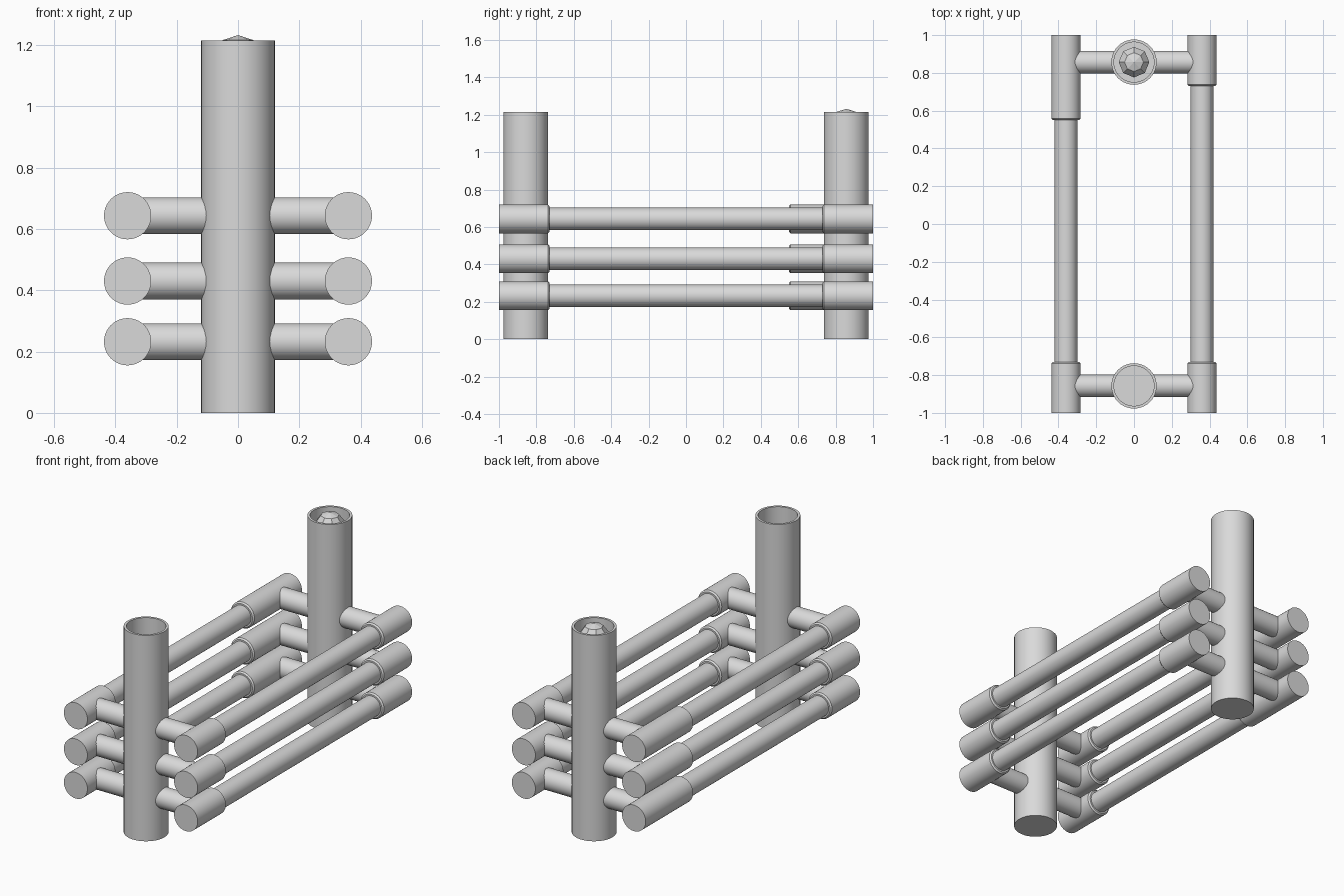
import bpy
import bmesh
import math
from mathutils import Matrix, Vector

cube = bpy.data.objects.get("Cube")
if cube:
    bpy.data.objects.remove(cube)

grey = bpy.data.materials.new("light_grey")
grey.use_nodes = True
colour = (0.7, 0.7, 0.7, 1)
grey.diffuse_color = colour
grey.node_tree.nodes["Principled BSDF"].inputs["Base Color"].default_value = colour

SIDES = 40
POST_Y, POST_R, POST_TOP = 0.857, 0.12, 1.215
RAIL_X, RAIL_R, SLEEVE_R = 0.36, 0.06, 0.077
LEVELS = {"lower": 0.232, "middle": 0.43, "upper": 0.643}


def finish(name, bm, smooth=True):
    bmesh.ops.recalc_face_normals(bm, faces=bm.faces)
    mesh = bpy.data.meshes.new(name)
    bm.to_mesh(mesh)
    bm.free()
    mesh.materials.append(grey)
    obj = bpy.data.objects.new(name, mesh)
    bpy.context.collection.objects.link(obj)
    if smooth:
        bpy.ops.object.select_all(action="DESELECT")
        obj.select_set(True)
        bpy.context.view_layer.objects.active = obj
        bpy.ops.object.shade_smooth_by_angle(angle=math.radians(30))
    return obj


def lathe(name, profile, origin, axis):
    """Turn (radius, distance) points around an axis and cap both ends."""
    turn = Vector((0, 0, 1)).rotation_difference(Vector(axis)).to_matrix().to_4x4()
    place = Matrix.Translation(origin) @ turn
    bm = bmesh.new()
    rings = []
    for r, t in profile:
        angles = [2 * math.pi * i / SIDES for i in range(SIDES)]
        rings.append([bm.verts.new(place @ Vector((r * math.cos(a), r * math.sin(a), t)))
                      for a in angles])
    for low, high in zip(rings, rings[1:]):
        for i in range(SIDES):
            j = (i + 1) % SIDES
            bm.faces.new((low[i], low[j], high[j], high[i]))
    bm.faces.new(rings[0])
    bm.faces.new(rings[-1])
    return finish(name, bm)


# Upright posts with a recessed cup at the top
for end, y in (("front", -POST_Y), ("back", POST_Y)):
    cup = POST_R - 0.014
    lathe(end + "_post",
          [(POST_R, 0), (POST_R, POST_TOP), (cup, POST_TOP), (cup, 1.06)],
          (0, y, 0), (0, 0, 1))

# Faceted ball resting in the back post
bm = bmesh.new()
bmesh.ops.create_uvsphere(bm, u_segments=8, v_segments=5, radius=0.085,
                          matrix=Matrix.Translation((0, POST_Y, 1.147)))
finish("post_ball", bm, smooth=False)

# Rails, end sleeves and cross bars at each level
for level, z in LEVELS.items():
    for side, x in (("left", RAIL_X), ("right", -RAIL_X)):
        lathe(f"{level}_{side}_rail", [(RAIL_R, -0.95), (RAIL_R, 0.95)],
              (x, 0, z), (0, 1, 0))
        for end, s in (("front", -1), ("back", 1)):
            # The right back sleeves are longer than the others
            length = 0.45 if (side, end) == ("right", "back") else 0.27
            lathe(f"{level}_{side}_{end}_sleeve",
                  [(SLEEVE_R, 0), (SLEEVE_R, length - 0.008), (SLEEVE_R - 0.008, length)],
                  (x, s, z), (0, -s, 0))
    for end, y in (("front", -POST_Y), ("back", POST_Y)):
        lathe(f"{level}_{end}_cross_bar", [(RAIL_R, -RAIL_X), (RAIL_R, RAIL_X)],
              (0, y, z), (1, 0, 0))
